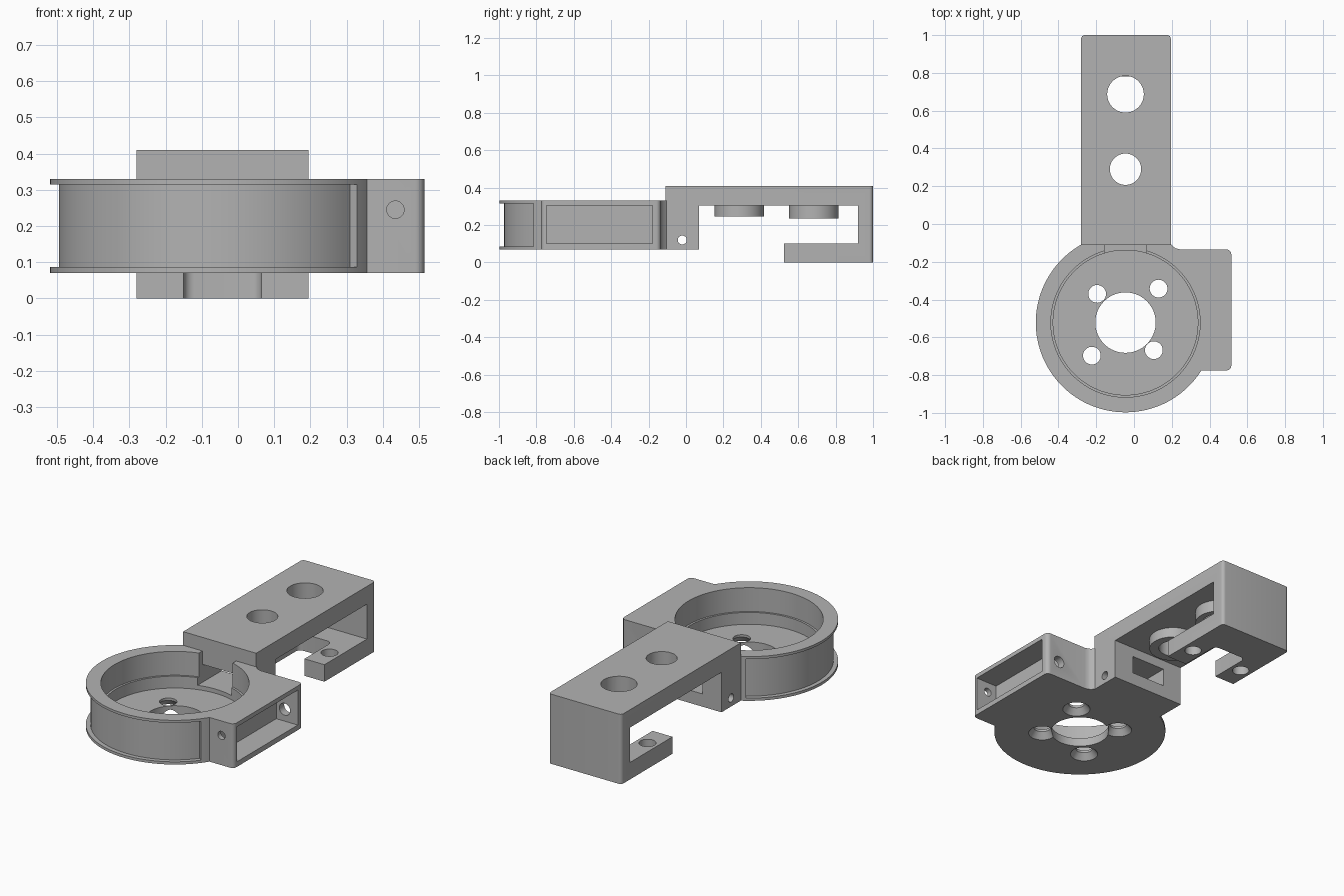
import bpy, bmesh, math
from mathutils import Vector, Matrix

cube = bpy.data.objects.get("Cube")
if cube:
    bpy.data.objects.remove(cube, do_unlink=True)

grey = bpy.data.materials.new("plain grey")
grey.use_nodes = True
grey.diffuse_color = (0.45, 0.45, 0.45, 1)
grey.node_tree.nodes["Principled BSDF"].inputs["Base Color"].default_value = (0.45, 0.45, 0.45, 1)

CX, CY = -0.045, -0.522          # drum centre
LEFT, RIGHT = -0.28, 0.195       # arm sides
BASE, RIM = 0.07, 0.33           # drum bottom and top


def finish(bm, name):
    bmesh.ops.recalc_face_normals(bm, faces=bm.faces)
    mesh = bpy.data.meshes.new(name)
    bm.to_mesh(mesh)
    bm.free()
    mesh.materials.append(grey)
    obj = bpy.data.objects.new(name, mesh)
    bpy.context.collection.objects.link(obj)
    return obj


def prism(name, outline, lo, hi, axis="z", rounded=None, radius=0.02):
    """Extrude an outline along an axis; round vertical edges picked by a rule."""
    place = (lambda a, b, c: (a, b, c)) if axis == "z" else (lambda a, b, c: (c, a, b))
    bm = bmesh.new()
    face = bm.faces.new([bm.verts.new(place(a, b, lo)) for a, b in outline])
    new = bmesh.ops.extrude_face_region(bm, geom=[face])["geom"]
    step = Vector(place(0, 0, hi - lo))
    bmesh.ops.translate(bm, vec=step, verts=[v for v in new if isinstance(v, bmesh.types.BMVert)])
    if rounded:
        edges = [e for e in bm.edges
                 if (e.verts[0].co - e.verts[1].co).xy.length < 1e-5 and rounded(e.verts[0].co)]
        bmesh.ops.bevel(bm, geom=edges, offset=radius, segments=6, profile=0.5, affect="EDGES")
    return finish(bm, name)


def box(name, x0, x1, y0, y1, z0, z1, **kw):
    return prism(name, [(x0, y0), (x1, y0), (x1, y1), (x0, y1)], z0, z1, **kw)


def cylinder(name, centre, r, depth, axis="z", top=None, segments=48):
    bm = bmesh.new()
    turn = {"z": Matrix(), "x": Matrix.Rotation(math.pi / 2, 4, "Y"),
            "y": Matrix.Rotation(math.pi / 2, 4, "X")}[axis]
    bmesh.ops.create_cone(bm, cap_ends=True, segments=segments, radius1=r,
                          radius2=r if top is None else top, depth=depth,
                          matrix=Matrix.Translation(centre) @ turn)
    return finish(bm, name)


def upright(name, x, y, r, z0, z1, **kw):
    return cylinder(name, (x, y, (z0 + z1) / 2), r, z1 - z0, **kw)


def combine(body, tool, operation):
    mod = body.modifiers.new(tool.name, "BOOLEAN")
    mod.operation, mod.solver, mod.object = operation, "EXACT", tool
    bpy.context.view_layer.update()
    result = bpy.data.meshes.new_from_object(
        body.evaluated_get(bpy.context.evaluated_depsgraph_get()))
    body.modifiers.clear()
    body.data = result
    bpy.data.objects.remove(tool, do_unlink=True)


# Drum, side box and hooked arm
body = upright("drum_and_arm_bracket", CX, CY, 0.475, BASE, RIM, segments=128)
side_box = prism("side_box", [(0.1, -0.775), (0.515, -0.775), (0.515, -0.135), (0.245, -0.135),
                              (0.215, -0.127), (0.19, -0.1), (0.1, -0.2)],
                 BASE, RIM, rounded=lambda p: p.x > 0.5, radius=0.025)
arm = prism("arm", [(-0.11, BASE), (0.07, BASE), (0.07, 0.305), (0.92, 0.305), (0.92, 0.1),
                    (0.525, 0.1), (0.525, 0), (1, 0), (1, 0.41), (-0.11, 0.41)],
            LEFT, RIGHT, axis="x", rounded=lambda p: p.y > 0.99)
bosses = [upright("front_boss", CX, 0.285, 0.132, 0.245, 0.32),
          upright("back_boss", CX, 0.683, 0.132, 0.235, 0.32)]
for part in [side_box, arm] + bosses:
    combine(body, part, "UNION")

# Drum cavity with a small step, and the outer groove
cuts = [upright("upper_bore", CX, CY, 0.395, 0.19, 0.34, segments=128),
        upright("lower_bore", CX, CY, 0.383, 0.12, 0.25, segments=128),
        upright("centre_hole", CX, CY, 0.16, 0, 0.2, segments=64)]
sweep = [math.radians(123 + (322 - 123) * i / 72) for i in range(73)]
ring = [(CX + r * math.cos(a), CY + r * math.sin(a))
        for r, angles in ((0.45, sweep), (0.52, sweep[::-1])) for a in angles]
cuts.append(prism("groove", ring, 0.086, 0.315))

# Countersunk screw holes in the drum floor
for x, y in [(-0.195, -0.37), (0.13, -0.342), (0.105, -0.668), (-0.223, -0.697)]:
    cuts.append(upright("screw_hole", x, y, 0.047, 0, 0.2, segments=32))
    cuts.append(upright("countersink", x, y, 0.084, 0.06, 0.106, top=0.047, segments=32))

# Side box pocket and its two bearing holes
cuts += [box("pocket", 0.375, 0.6, -0.745, -0.18, 0.1, 0.305),
         cylinder("front_pin_hole", (0.435, -0.75, 0.245), 0.024, 0.1, "y"),
         cylinder("back_pin_hole", (0.43, -0.16, 0.17), 0.035, 0.1, "y")]

# Channel from the cavity through the arm root, and the cross pin hole
cuts += [box("wall_notch", -0.155, 0.065, -0.3, -0.108, 0.145, 0.335),
         box("channel", -0.155, 0.065, -0.2, 0.12, 0.145, 0.25),
         cylinder("cross_hole", (CX, -0.02, 0.12), 0.024, 0.6, "x", segments=32)]

# Arm holes, hook slot and prong holes
cuts += [upright("front_arm_hole", CX, 0.29, 0.083, 0.2, 0.5),
         upright("back_arm_hole", CX, 0.687, 0.097, 0.2, 0.5),
         box("hook_slot", -0.15, 0.065, 0.45, 0.78, -0.05, 0.15,
             rounded=lambda p: p.y > 0.7, radius=0.03)]
for x in (-0.215, 0.13):
    cuts.append(upright("prong_hole", x, 0.665, 0.046, -0.05, 0.15, segments=32))

for cut in cuts:
    combine(body, cut, "DIFFERENCE")

# Smooth the round walls, keep edges crisp
bpy.ops.object.select_all(action="DESELECT")
body.select_set(True)
bpy.context.view_layer.objects.active = body
bpy.ops.object.shade_smooth_by_angle(angle=math.radians(30))
